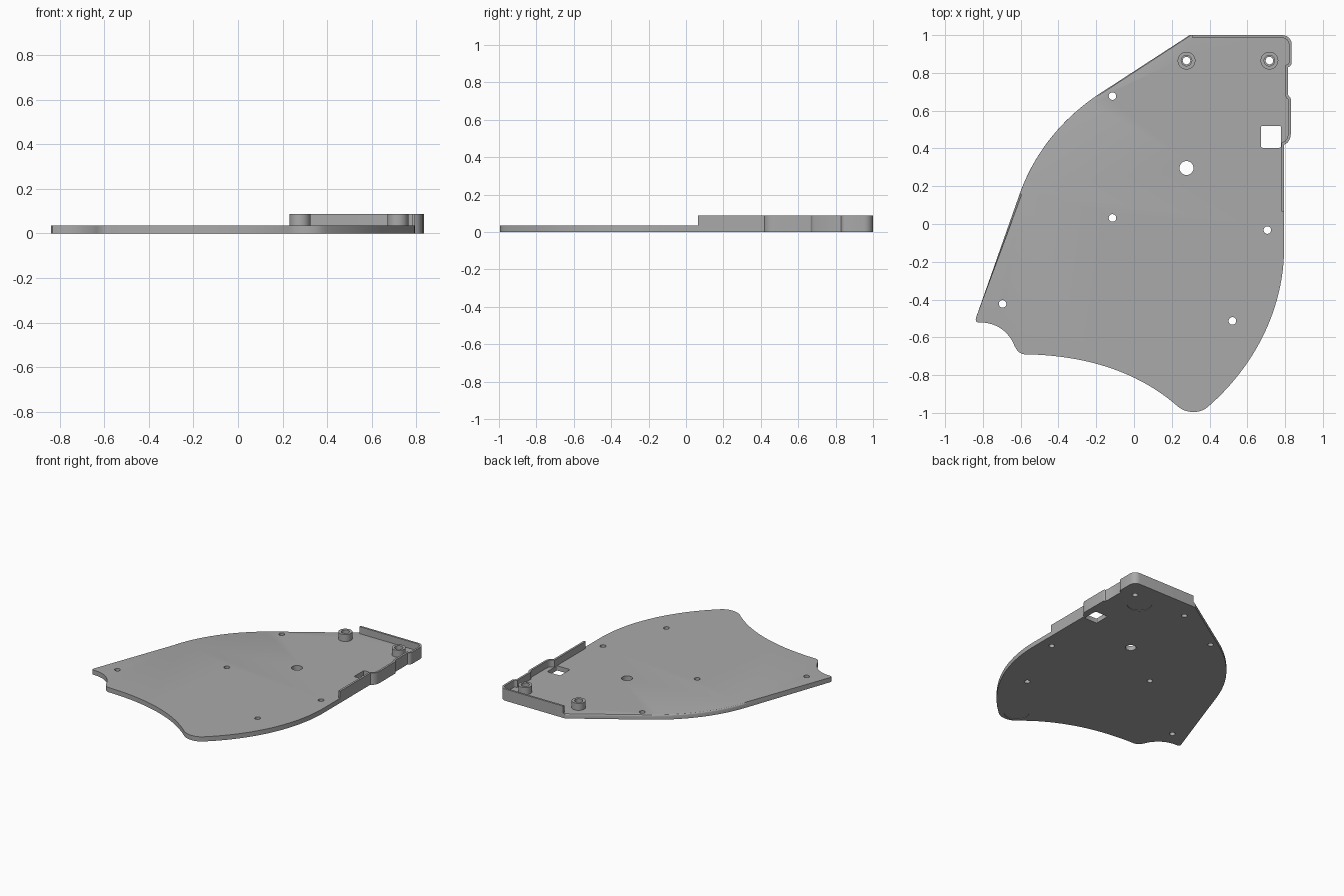
import bpy
import bmesh
from mathutils import Vector

PLATE_TOP = 0.035
WALL_TOP = 0.087
WALL = 0.015

cube = bpy.data.objects.get("Cube")
if cube:
    bpy.data.objects.remove(cube, do_unlink=True)

grey = bpy.data.materials.new("plain grey")
grey.use_nodes = True
grey.diffuse_color = (0.4, 0.4, 0.4, 1)
grey.node_tree.nodes["Principled BSDF"].inputs["Base Color"].default_value = (0.4, 0.4, 0.4, 1)


def make_object(name, bm):
    bmesh.ops.recalc_face_normals(bm, faces=bm.faces)
    mesh = bpy.data.meshes.new(name)
    bm.to_mesh(mesh)
    bm.free()
    mesh.materials.append(grey)
    obj = bpy.data.objects.new(name, mesh)
    bpy.context.collection.objects.link(obj)
    return obj


def smooth(obj):
    bpy.ops.object.select_all(action="DESELECT")
    obj.select_set(True)
    bpy.context.view_layer.objects.active = obj
    bpy.ops.object.shade_smooth_by_angle(angle=0.5)


def bezier(a, b, c, d, steps=14):
    a, b, c, d = (Vector(p) for p in (a, b, c, d))
    ts = [i / steps for i in range(steps + 1)]
    return [a * (1 - t) ** 3 + b * 3 * t * (1 - t) ** 2 + c * 3 * t * t * (1 - t) + d * t ** 3 for t in ts]


def fillet(a, corner, b, steps=6):
    a, corner, b = Vector(a), Vector(corner), Vector(b)
    return bezier(a, a.lerp(corner, 0.56), b.lerp(corner, 0.56), b, steps)


def prism(bm, points, z0, z1):
    face = bm.faces.new([bm.verts.new((p[0], p[1], z0)) for p in points])
    moved = bmesh.ops.extrude_face_region(bm, geom=[face])["geom"]
    bmesh.ops.translate(bm, vec=(0, 0, z1 - z0), verts=[v for v in moved if isinstance(v, bmesh.types.BMVert)])
    bm.faces.ensure_lookup_table()


def cylinder(bm, x, y, r, z0, z1):
    made = bmesh.ops.create_cone(bm, cap_ends=True, segments=32, radius1=r, radius2=r, depth=z1 - z0)
    bmesh.ops.translate(bm, vec=(x, y, (z0 + z1) / 2), verts=made["verts"])


def inset(path, dist):
    """Offset an open path to its right-hand side with mitred corners."""
    result = []
    for i, p in enumerate(path):
        d1 = (p - path[max(i - 1, 0)]).normalized()
        d2 = (path[min(i + 1, len(path) - 1)] - p).normalized()
        n1, n2 = Vector((d1.y, -d1.x)), Vector((d2.y, -d2.x))
        n = (n1 + n2).normalized()
        result.append(p + n * dist / max(n.dot(n2 if n2.length else n1), 0.5))
    return result


# Stepped right and back edge, which carries the wall
wall_path = [Vector((0.31, 1.0))]
wall_path += fillet((0.785, 1.0), (0.835, 1.0), (0.835, 0.95))
wall_path += fillet((0.835, 0.855), (0.835, 0.835), (0.815, 0.83), 4)
wall_path += [Vector((0.815, 0.685))]
wall_path += fillet((0.82, 0.675), (0.83, 0.675), (0.83, 0.66), 4)
wall_path += fillet((0.83, 0.475), (0.83, 0.43), (0.795, 0.42))
wall_path += [Vector((0.795, 0.065))]

# Rest of the plate outline, clockwise
outline = list(wall_path)
outline += bezier((0.795, -0.12), (0.795, -0.45), (0.64, -0.75), (0.395, -0.965), 24)
outline += bezier((0.375, -0.98), (0.335, -1.003), (0.27, -1.003), (0.225, -0.96), 10)
outline += bezier((0.205, -0.943), (0.0, -0.775), (-0.27, -0.695), (-0.57, -0.69), 20)
outline += bezier((-0.58, -0.69), (-0.615, -0.685), (-0.625, -0.66), (-0.636, -0.638), 8)
outline += bezier((-0.64, -0.628), (-0.68, -0.55), (-0.75, -0.52), (-0.82, -0.521), 12)
outline += fillet((-0.825, -0.521), (-0.845, -0.52), (-0.836, -0.495), 4)
left_run = bezier((-0.605, 0.16), (-0.53, 0.37), (-0.39, 0.55), (-0.19, 0.685), 24) + [Vector((0.295, 1.0))]
outline += left_run

# Plate with an eased upper left edge
bm = bmesh.new()
prism(bm, outline, 0, PLATE_TOP)
run = {(round(p.x, 4), round(p.y, 4)) for p in left_run}
eased = [e for e in bm.edges if all(
    v.co.z > 0.01 and (round(v.co.x, 4), round(v.co.y, 4)) in run for v in e.verts)]
bmesh.ops.bevel(bm, geom=eased, offset=0.011, segments=3, profile=0.5, affect="EDGES")
plate = make_object("base_plate", bm)

# Screw holes, round port, square window and shallow foot recesses
bosses = [(0.278, 0.865), (0.717, 0.865)]
screw_holes = [(-0.114, 0.677), (-0.114, 0.032), (0.706, -0.032), (-0.696, -0.423), (0.521, -0.513)]
bm = bmesh.new()
for x, y in screw_holes + bosses:
    cylinder(bm, x, y, 0.02, -0.1, 0.2)
cylinder(bm, 0.278, 0.296, 0.037, -0.1, 0.2)
x0, x1, y0, y1, r = 0.672, 0.779, 0.403, 0.52, 0.01
window = (fillet((x0, y0 + r), (x0, y0), (x0 + r, y0), 3) + fillet((x1 - r, y0), (x1, y0), (x1, y0 + r), 3)
          + fillet((x1, y1 - r), (x1, y1), (x1 - r, y1), 3) + fillet((x0 + r, y1), (x0, y1), (x0, y1 - r), 3))
prism(bm, window, -0.1, 0.2)
for x, y in [(0.61, 0.785), (0.299, -0.89)]:
    cylinder(bm, x, y, 0.085, -0.05, 0.004)
cutter = make_object("hole_cutter", bm)
cutter.hide_render = True
cut = plate.modifiers.new("holes", "BOOLEAN")
cut.operation = "DIFFERENCE"
cut.solver = "EXACT"
cut.object = cutter
bpy.context.view_layer.objects.active = plate
bpy.ops.object.modifier_apply(modifier=cut.name)
bpy.data.objects.remove(cutter, do_unlink=True)
smooth(plate)

# Thin wall along the stepped edge
bm = bmesh.new()
prism(bm, wall_path + inset(wall_path, WALL)[::-1], PLATE_TOP, WALL_TOP)
smooth(make_object("edge_wall", bm))

# Counterbored screw bosses
profile = [(0.047, PLATE_TOP), (0.047, WALL_TOP), (0.028, WALL_TOP), (0.028, 0.06), (0.02, 0.06), (0.02, PLATE_TOP)]
for side, (x, y) in zip(("right", "left"), bosses):
    bm = bmesh.new()
    face = bm.faces.new([bm.verts.new((x + r, y, z)) for r, z in profile])
    bmesh.ops.spin(bm, geom=[face] + face.edges[:] + face.verts[:], cent=(x, y, 0), axis=(0, 0, 1),
                   angle=6.2831853, steps=32, use_merge=False)
    bmesh.ops.remove_doubles(bm, verts=bm.verts, dist=0.0005)
    seam = [f for f in bm.faces if len(f.verts) == len(profile)]
    bmesh.ops.delete(bm, geom=seam, context="FACES_ONLY")
    smooth(make_object(side + "_screw_boss", bm))
